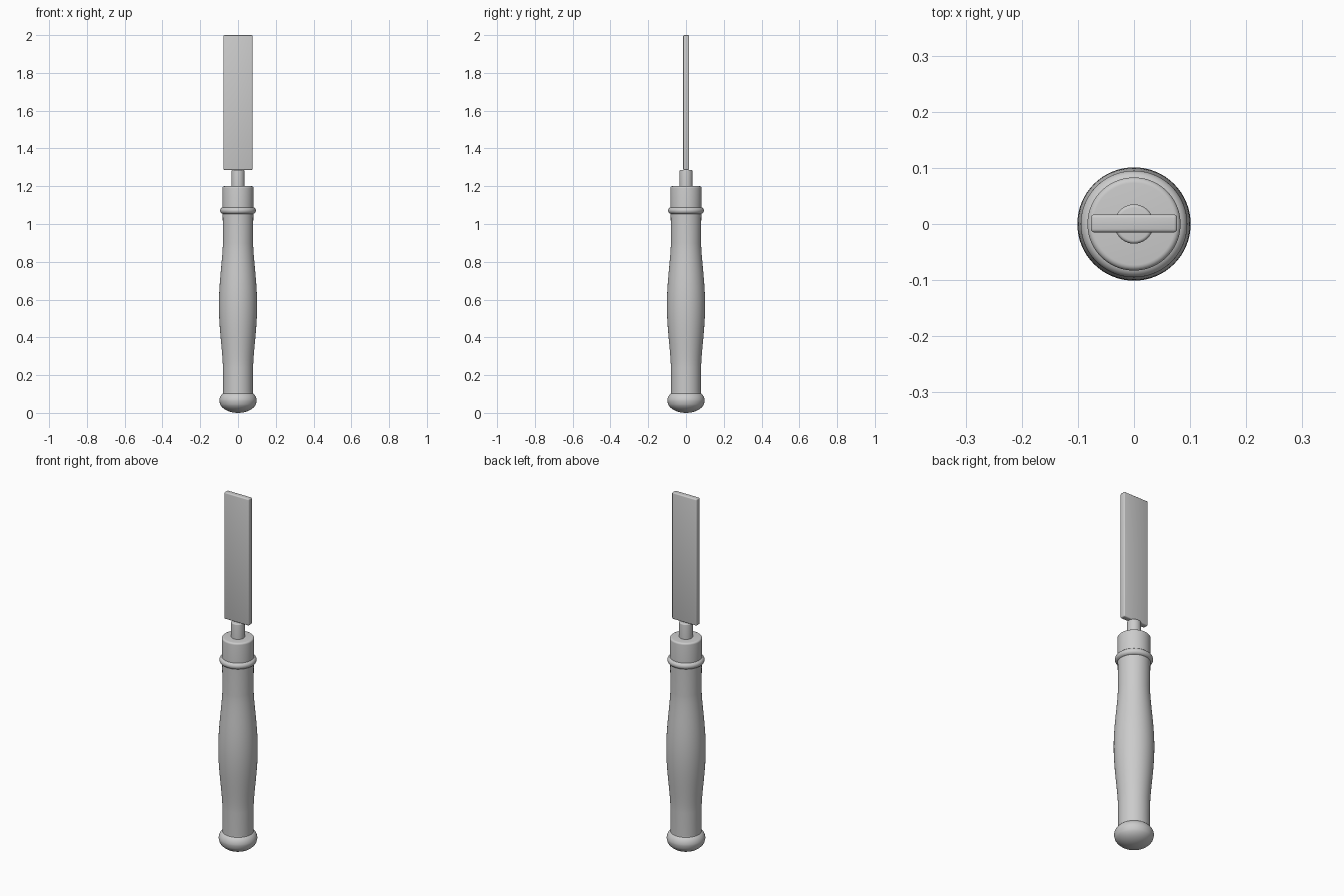
import bpy
import bmesh
import math

cube = bpy.data.objects.get("Cube")
if cube:
    bpy.data.objects.remove(cube, do_unlink=True)

grey = bpy.data.materials.new("plain grey")
grey.use_nodes = True
colour = (0.6, 0.6, 0.6, 1)
grey.diffuse_color = colour
grey.node_tree.nodes["Principled BSDF"].inputs["Base Color"].default_value = colour


def finish(name, bm, angle=40):
    bmesh.ops.recalc_face_normals(bm, faces=bm.faces)
    mesh = bpy.data.meshes.new(name)
    bm.to_mesh(mesh)
    bm.free()
    obj = bpy.data.objects.new(name, mesh)
    bpy.context.collection.objects.link(obj)
    mesh.materials.append(grey)
    bpy.ops.object.select_all(action="DESELECT")
    obj.select_set(True)
    bpy.context.view_layer.objects.active = obj
    bpy.ops.object.shade_smooth_by_angle(angle=math.radians(angle))
    return obj


def lathe(name, profile, sides=64):
    """Revolve (radius, height) points around the z axis."""
    bm = bmesh.new()
    verts = [bm.verts.new((r, 0, z)) for r, z in profile]
    edges = [bm.edges.new(pair) for pair in zip(verts, verts[1:])]
    bmesh.ops.spin(bm, geom=verts + edges, cent=(0, 0, 0), axis=(0, 0, 1),
                   angle=math.tau, steps=sides)
    bmesh.ops.remove_doubles(bm, verts=bm.verts, dist=1e-5)
    return finish(name, bm)


def arc(radius, z, width, height, start, end, steps=12):
    """Elliptical arc in the profile plane, angles in degrees."""
    angles = [math.radians(start + (end - start) * i / steps) for i in range(steps + 1)]
    return [(max(radius + width * math.cos(a), 0), z + height * math.sin(a)) for a in angles]


# Rounded pommel
lathe("pommel", arc(0, 0.07, 0.099, 0.064, -90, -10)[:-1]
      + arc(0.06, 0.07, 0.039, 0.045, 0, 60, 8) + [(0.079, 0.115)])
bpy.data.objects["pommel"].location.z = -0.006 + 0.0

# Swelling grip: a smooth bulge on a straight shaft
grip = [(0.079, 0.09)]
for i in range(33):
    t = i / 32
    z = 0.24 + 0.66 * t
    grip.append((0.08 + 0.021 * math.sin(math.pi * t) ** 1.5, z))
lathe("grip", grip + [(0.081, 1.06)])

# Ferrule with softened top edge, and its collar ring
lathe("ferrule", [(0.082, 1.04)] + arc(0.073, 1.19, 0.01, 0.01, 0, 90, 5) + [(0, 1.2)])
lathe("collar_ring", arc(0.077, 1.071, 0.018, 0.018, -90, 90))

# Round shank
lathe("shank", [(0.035, 1.19)] + arc(0.029, 1.28, 0.006, 0.006, 0, 90, 4) + [(0, 1.286)])

# Flat blade with small rounded edges
bm = bmesh.new()
bmesh.ops.create_cube(bm, size=1)
bmesh.ops.scale(bm, vec=(0.154, 0.032, 0.714), verts=bm.verts)
bmesh.ops.translate(bm, vec=(0, 0.001, 1.643), verts=bm.verts)
bmesh.ops.bevel(bm, geom=bm.edges[:], offset=0.006, segments=3, profile=0.5,
                affect="EDGES", clamp_overlap=True)
finish("blade", bm)

# Rest the pommel on the ground
pommel = bpy.data.objects["pommel"]
pommel.location.z = -min(v.co.z for v in pommel.data.vertices)
